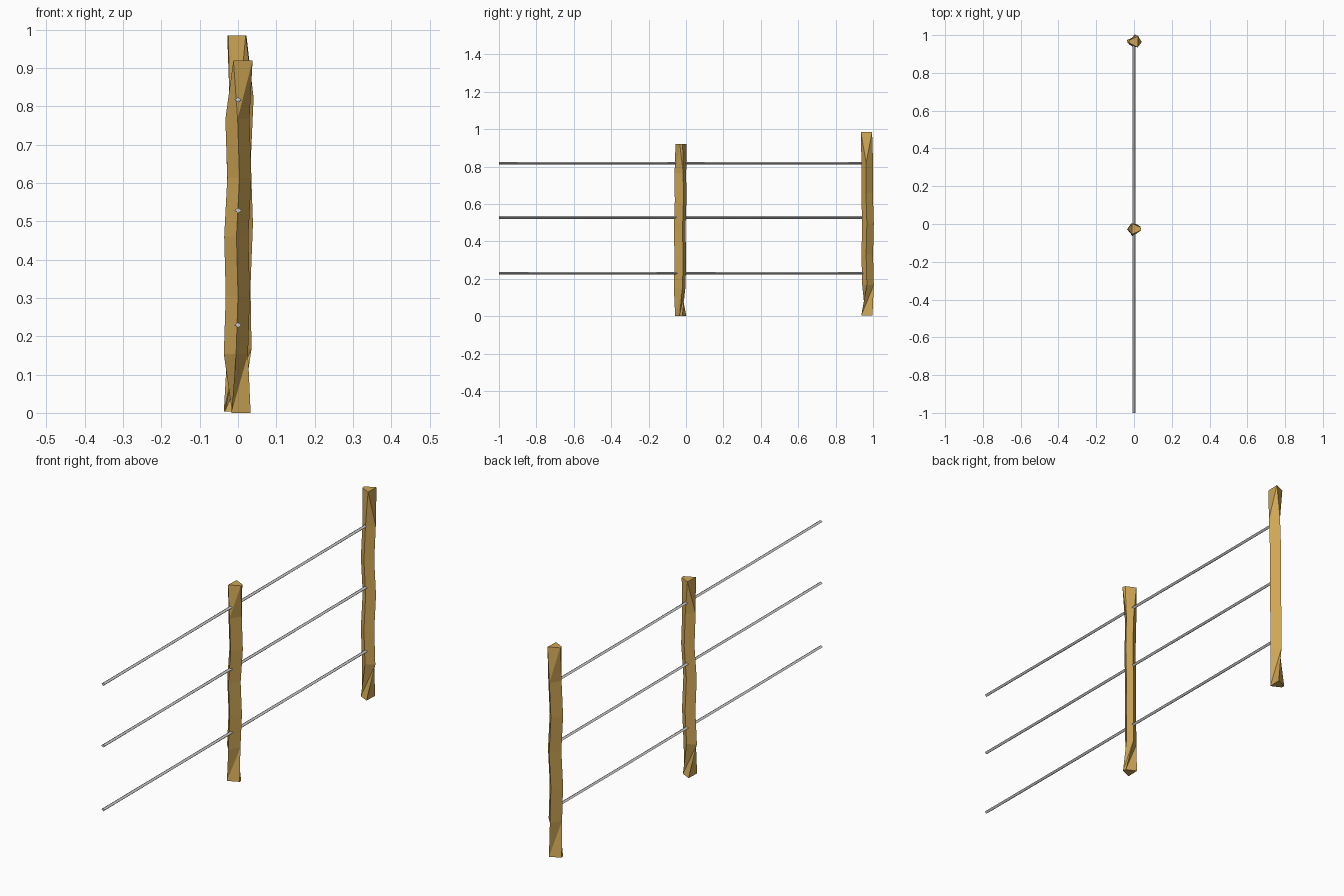
import bpy, bmesh

if "Cube" in bpy.data.objects:
    bpy.data.objects.remove(bpy.data.objects["Cube"])

def material(name, col):
    m = bpy.data.materials.new(name)
    m.diffuse_color = col
    m.use_nodes = True
    m.node_tree.nodes["Principled BSDF"].inputs["Base Color"].default_value = m.diffuse_color
    return m

wood = material("wood", (0.62, 0.38, 0.09, 1))

def loft(name, rings, mat=None):
    """Skin a list of equal-length point rings into a closed flat-shaded solid."""
    bm = bmesh.new()
    vs = [[bm.verts.new(p) for p in r] for r in rings]
    n = len(rings[0])
    for a, b in zip(vs, vs[1:]):
        for i in range(n):
            j = (i + 1) % n
            bm.faces.new((a[i], a[j], b[j]))
            bm.faces.new((a[i], b[j], b[i]))
    bm.faces.new(vs[0][::-1])
    bm.faces.new(vs[-1])
    bmesh.ops.recalc_face_normals(bm, faces=bm.faces)
    me = bpy.data.meshes.new(name)
    bm.to_mesh(me)
    bm.free()
    ob = bpy.data.objects.new(name, me)
    bpy.context.collection.objects.link(ob)
    if mat:
        me.materials.append(mat)
    return ob

# Rough split posts: wedge-shaped ends, a fuller uneven section between
end = [(-.016, -.030), (.034, -.007), (.031, .008), (-.014, .030)]
mid = [(0, -.034), (.031, .012), (.004, .028), (-.032, .003)]
# Wander of each section: dx, dy
wobble = [(-.001, -.002), (-.005, -.005), (.000, -.001), (-.004, -.005),
          (.004, .000), (-.001, -.001), (.004, .000)]

def post(name, x, y, z0, z1, s):
    """s = 1 as drawn, s = -1 turned half round."""
    last = len(wobble) - 1
    rings = []
    for i, (dx, dy) in enumerate(wobble):
        z = z0 + (z1 - z0) * i / last
        section = end if i in (0, last) else mid
        shift = 0.014 * i / last if s < 0 else 0     # the rear post leans slightly
        rings.append([(x + shift + s * (px + dx), y + s * (py + dy), z) for px, py in section])
    loft(name, rings, wood)

post("front_post", 0, -.026, 0, .92, 1)
post("back_post", -.004, .965, .004, .985, -1)

# Three thin four-sided wires, slightly uneven along their length
for k, z in enumerate((.229, .528, .817)):
    rings = []
    for i, y in enumerate((-1, -.5, 0, .5, .96)):
        w = .001 * (1 - i % 2)
        rings.append([(.009, y, z + w), (0, y, z + .007), (-.009, y, z + w), (.001, y, z - .007)])
    loft(f"wire_{k + 1}", rings)
